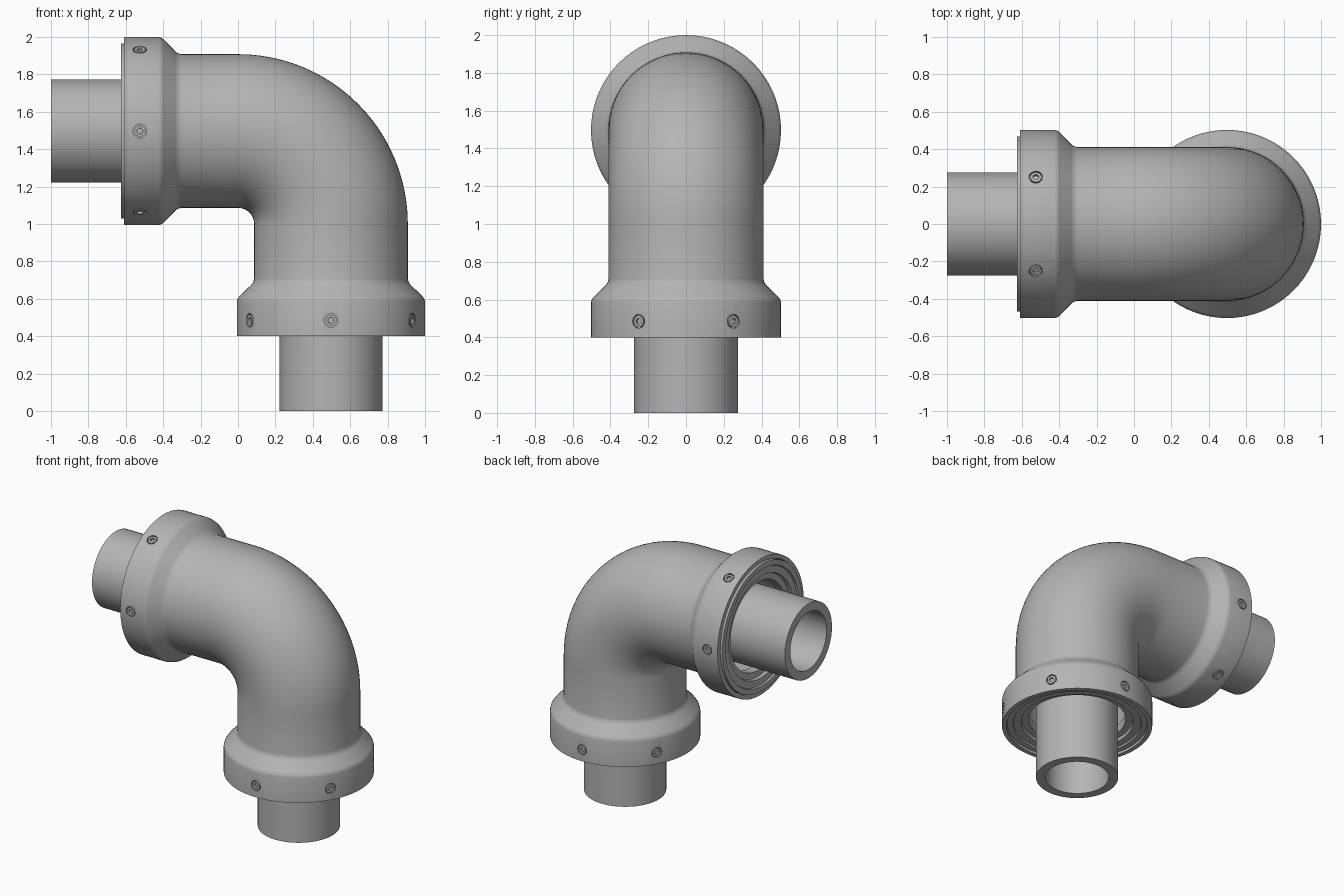
import bpy, bmesh
from math import cos, sin, pi, radians
from mathutils import Vector, Matrix

cube = bpy.data.objects.get("Cube")
if cube:
    bpy.data.objects.remove(cube, do_unlink=True)

grey = bpy.data.materials.new("plain grey")
grey.use_nodes = True
COLOUR = (0.46, 0.46, 0.46, 1)
grey.diffuse_color = COLOUR
grey.node_tree.nodes["Principled BSDF"].inputs["Base Color"].default_value = COLOUR

BEND = 0.497          # centreline radius of the elbow
SIDES = 72
Y = Vector((0, 1, 0))


def frame(u):
    """Path centre and outward normal: u<0 vertical leg, 0..1 bend, u>1 side leg."""
    a = min(max(u, 0), 1) * pi / 2
    n = Vector((cos(a), 0, sin(a)))
    centre = Vector((-max(u - 1, 0), 0, 1 + min(u, 0))) + n * BEND
    return centre, n


def finish(name, bm, angle=28):
    bmesh.ops.recalc_face_normals(bm, faces=bm.faces)
    mesh = bpy.data.meshes.new(name)
    bm.to_mesh(mesh)
    bm.free()
    mesh.materials.append(grey)
    obj = bpy.data.objects.new(name, mesh)
    bpy.context.collection.objects.link(obj)
    smooth(obj, angle)
    return obj


def smooth(obj, angle):
    bpy.ops.object.select_all(action='DESELECT')
    obj.select_set(True)
    bpy.context.view_layer.objects.active = obj
    bpy.ops.object.shade_smooth_by_angle(angle=radians(angle))


def sweep(name, profile):
    """Carry a closed (path position, radius) profile round the path."""
    bm = bmesh.new()
    rings = []
    for u, r in profile:
        c, n = frame(u)
        rings.append([bm.verts.new(c + r * (n * cos(t) + Y * sin(t)))
                      for t in (2 * pi * i / SIDES for i in range(SIDES))])
    for a, b in zip(rings, rings[1:] + rings[:1]):
        for i in range(SIDES):
            j = (i + 1) % SIDES
            bm.faces.new((a[i], a[j], b[j], b[i]))
    return finish(name, bm)


def bend(r):
    return [(i / 24, r) for i in range(25)]


def mirrored(half, end):
    """The same points at the other end of the path."""
    return [(end - u, r) for u, r in reversed(half)]


# Elbow body with a flared socket at each end
flare = [(-0.6, 0.503), (-0.415, 0.503), (-0.4, 0.499), (-0.385, 0.488),
         (-0.325, 0.426), (-0.31, 0.415), (-0.29, 0.411)]
mouth = [(-0.52, 0.34), (-0.52, 0.472), (-0.6, 0.472)]
outer = flare + bend(0.411) + mirrored(flare, 1.01)
inner = mirrored(mouth[::-1], 1.01)[::-1] + bend(0.34)[::-1] + mouth
inner = mirrored(mouth, 1.01) + bend(0.34)[::-1] + mouth
body = sweep("elbow_body", outer + inner)

# Inner pipe running through the elbow
sweep("inner_pipe", [(-1, 0.275)] + bend(0.275) + [(2, 0.275), (2, 0.212)]
      + bend(0.212)[::-1] + [(-1, 0.212)])


# Stepped retaining ring in each socket
def retaining_ring(name, face, sign):
    steps = [(0, 0.468), (0, 0.43), (0.012, 0.425), (0.012, 0.375),
             (0.035, 0.37), (0.035, 0.325), (0.1, 0.325), (0.1, 0.468)]
    sweep(name, [(face - sign * d, r) for d, r in steps])


retaining_ring("lower_retaining_ring", -0.585, -1)
retaining_ring("side_retaining_ring", 1.625, 1)


# Set screws: six sunk holes round each socket, with a socket-headed screw in each
def placement(u, k, radius):
    c, n = frame(u)
    t = pi / 2 + k * pi / 3
    d = n * cos(t) + Y * sin(t)
    return Matrix.Translation(c + d * radius) @ d.to_track_quat('Z', 'Y').to_matrix().to_4x4()


def plug(bm, r, depth, matrix):
    return bmesh.ops.create_cone(bm, cap_ends=True, segments=24, radius1=r,
                                 radius2=r, depth=depth, matrix=matrix)["verts"]


cut = bmesh.new()
for label, u in (("lower", -0.515), ("side", 1.525)):
    screws = bmesh.new()
    for k in range(6):
        plug(cut, 0.037, 0.04, placement(u, k, 0.504))
        m = placement(u, k, 0.491)
        verts = plug(screws, 0.03, 0.022, m)
        axis = m.to_3x3() @ Vector((0, 0, 1))
        caps = {f for v in verts for f in v.link_faces if len(f.verts) > 4}
        top = max(caps, key=lambda f: (f.calc_center_median() - m.translation).dot(axis))
        bmesh.ops.inset_region(screws, faces=[top], thickness=0.014)
        bmesh.ops.inset_region(screws, faces=[top], thickness=0.001)
        bmesh.ops.translate(screws, verts=list(top.verts), vec=axis * -0.014)
    finish(label + "_set_screws", screws)

cutter = finish("screw_hole_cutter", cut)
cutter.hide_render = True
holes = body.modifiers.new("screw holes", 'BOOLEAN')
holes.object = cutter
holes.operation = 'DIFFERENCE'
holes.solver = 'EXACT'
bpy.context.view_layer.objects.active = body
bpy.ops.object.modifier_apply(modifier=holes.name)
bpy.data.objects.remove(cutter, do_unlink=True)
smooth(body, 28)
